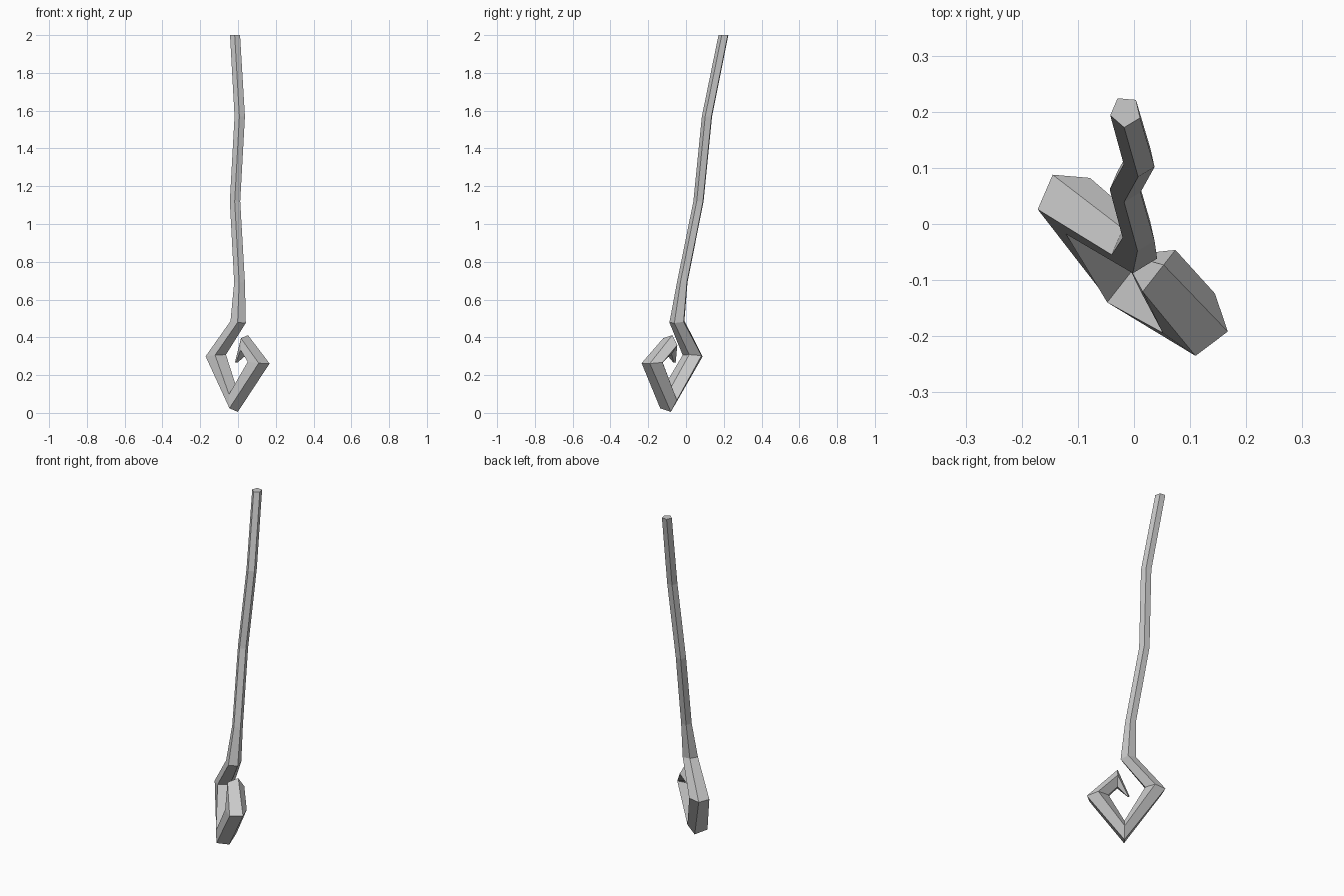
import bpy, bmesh
from math import sin, cos, radians
from mathutils import Vector

if "Cube" in bpy.data.objects:
    bpy.data.objects.remove(bpy.data.objects["Cube"])

U = Vector((0.79, -0.62, 0))      # direction across the hook
V = Vector((0.62, 0.79, 0))       # direction through the hook
Z = Vector((0, 0, 1))

# Path stations: centre, radius, direction facing the outside of the bend
stations = [
    ((-0.015, 0.20, 2.0), 0.028, -U),
    ((0.010, 0.113, 1.57), 0.029, -U),
    ((-0.015, 0.068, 1.12), 0.029, -U),
    ((0.009, -0.018, 0.69), 0.030, -U),
    ((0.002, -0.045, 0.482), 0.043, -U + 0.15 * Z),
    ((-0.116, 0.039, 0.303), 0.057, -U - 0.1 * Z),
    ((-0.015, -0.098, 0.064), 0.063, -Z),
    ((0.109, -0.174, 0.267), 0.061, U - 0.1 * Z),
    ((0.041, -0.088, 0.362), 0.053, Z),
    ((-0.010, -0.060, 0.266), 0.007, -U),
]

# Five-sided shaft that runs into the pointed, curled hook
bm = bmesh.new()
rings = []
for centre, radius, out in stations:
    out = out.normalized()
    ring = []
    for k in range(5):
        a = radians(21 + 72 * k)
        ring.append(bm.verts.new(Vector(centre) + radius * (cos(a) * out + sin(a) * V)))
    rings.append(ring)
for r0, r1 in zip(rings, rings[1:]):
    for k in range(5):
        n = (k + 1) % 5
        bm.faces.new((r0[k], r0[n], r1[n], r1[k]))

# End caps
bm.faces.new(rings[0])
bm.faces.new(rings[-1])
bmesh.ops.recalc_face_normals(bm, faces=bm.faces)

mesh = bpy.data.meshes.new("hooked_staff")
bm.to_mesh(mesh)
bm.free()
bpy.context.collection.objects.link(bpy.data.objects.new("hooked_staff", mesh))
